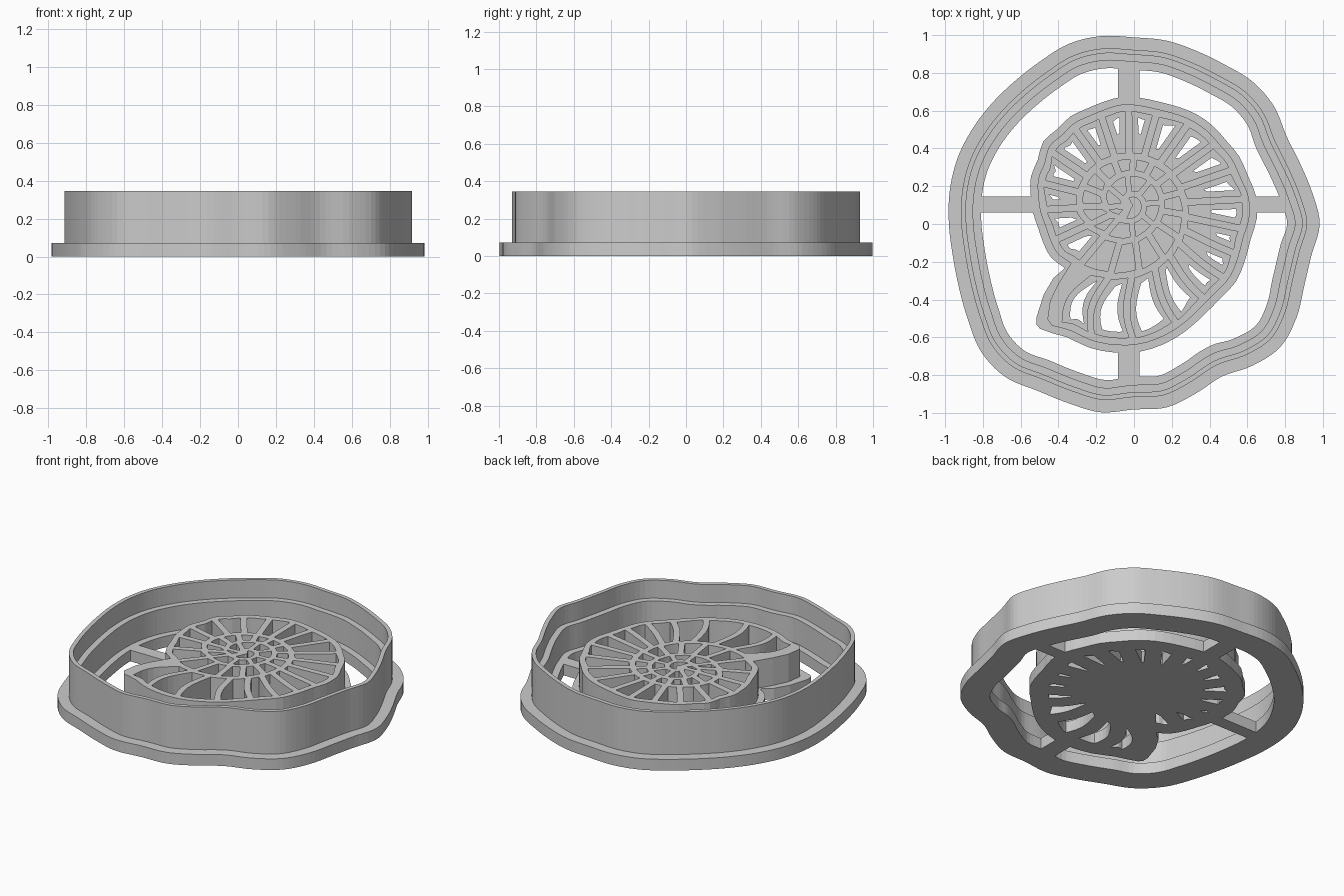
import bpy, bmesh, math
from mathutils import Vector
from mathutils.geometry import delaunay_2d_cdt

if "Cube" in bpy.data.objects:
    bpy.data.objects.remove(bpy.data.objects["Cube"], do_unlink=True)

grey = bpy.data.materials.new("plain_grey")
grey.use_nodes = True
grey.diffuse_color = (0.6, 0.6, 0.6, 1)
grey.node_tree.nodes["Principled BSDF"].inputs["Base Color"].default_value = grey.diffuse_color

BASE, STAMP_TOP, STEP, RIM = 0.072, 0.25, 0.23, 0.346
CENTRE = (-0.02, 0.10)


def add_object(name, bm):
    bmesh.ops.recalc_face_normals(bm, faces=bm.faces)
    mesh = bpy.data.meshes.new(name)
    bm.to_mesh(mesh)
    bm.free()
    mesh.materials.append(grey)
    bpy.context.collection.objects.link(bpy.data.objects.new(name, mesh))


def spline(values, u, closed=False):
    """Catmull-Rom value at position u of an evenly spaced list."""
    n = len(values)
    if not closed:
        u = min(max(u, 0), n - 1)
    i = math.floor(u)
    t = u - i
    pick = (lambda k: values[k % n]) if closed else (lambda k: values[min(max(k, 0), n - 1)])
    a, b, c, d = (pick(i + k) for k in (-1, 0, 1, 2))
    return b + t / 2 * (c - a + t * (2*a - 5*b + 4*c - d + t * (3*(b - c) + d - a)))


def polar(deg, r):
    a = math.radians(deg)
    return (CENTRE[0] + r * math.cos(a), CENTRE[1] + r * math.sin(a))


def inside(x, y, loops):
    """Even-odd test of a point against an outline and its holes."""
    hit = False
    for loop in loops:
        for i, (x1, y1) in enumerate(loop):
            x0, y0 = loop[i - 1]
            if (y0 > y) != (y1 > y) and x < x0 + (y - y0) * (x1 - x0) / (y1 - y0):
                hit = not hit
    return hit


def slab(name, loops, z0, z1):
    """Flat plate from an outline followed by hole loops."""
    points, edges = [], []
    for loop in loops:
        first, n = len(points), len(loop)
        points += [Vector(p) for p in loop]
        edges += [(first + i, first + (i + 1) % n) for i in range(n)]
    coords, _, tris = delaunay_2d_cdt(points, edges, [], 0, 0.00001)[:3]
    bm = bmesh.new()
    verts = [bm.verts.new((p.x, p.y, z0)) for p in coords]
    for tri in tris:
        mid = sum((coords[i] for i in tri), Vector((0, 0))) / len(tri)
        if inside(mid.x, mid.y, loops):
            bm.faces.new([verts[i] for i in tri])
    top = bmesh.ops.extrude_face_region(bm, geom=bm.faces[:], use_keep_orig=True)["geom"]
    raised = [v for v in top if isinstance(v, bmesh.types.BMVert)]
    bmesh.ops.translate(bm, verts=raised, vec=(0, 0, z1 - z0))
    bmesh.ops.delete(bm, geom=[v for v in bm.verts if not v.link_faces], context='VERTS')
    add_object(name, bm)


# Outer cutter: a stepped wall section swept around a wavy outline
OUTLINE = [98.3, 95.8, 93.6, 93.2, 96.8, 98.1, 97.1, 97.4, 98.6, 98.8, 101, 101.4,
           99.4, 98.5, 98.7, 99.3, 99.7, 99.1, 98, 97.4, 98.6, 101.5, 105.5, 105.8,
           102, 101, 101.2, 98.2, 98.6, 95.5, 93.2, 97.8, 101.2, 99.3, 95.9, 95.4]
SECTION = [(0, 0), (0, BASE), (.066, BASE), (.066, RIM), (.092, RIM), (.092, STEP),
           (.13, STEP), (.13, BASE), (.172, BASE), (.172, 0)]


def outline_radius(deg):
    return spline(OUTLINE, deg / 10, True) / 100


bm = bmesh.new()
rings = []
for deg in range(0, 360, 2):
    r = outline_radius(deg)
    slope = (outline_radius(deg + 2) - outline_radius(deg - 2)) / math.radians(4) / r
    a = math.radians(deg)
    stretch = math.hypot(1, slope)
    rings.append([bm.verts.new(((r - d * stretch) * math.cos(a),
                                (r - d * stretch) * math.sin(a), z)) for d, z in SECTION])
for i, ring in enumerate(rings):
    prev = rings[i - 1]
    for j in range(len(SECTION)):
        bm.faces.new((prev[j - 1], ring[j - 1], ring[j], prev[j]))
add_object("cutter_wall", bm)

# Spiral ridge centre line: radius by winding angle, from the mouth inward
START, JOIN = 234, 584
OUTER_TURN = [81, 77.6, 78.5, 78.5, 77.7, 75.6, 72.8, 70, 68.7, 69.1, 67.5, 66.3,
              67.4, 66.8, 64.2, 63.2, 61.2, 60.6, 59.5, 57.9, 56.8, 57, 57.5, 56.5,
              56, 56.6, 55.8, 57, 54.5, 54.7, 53, 51.7, 50.2, 50.2, 50.2, 48]
INNER_TURNS = [42, 37.5, 33.5, 30, 27.5, 26, 26, 27, 26.5, 21.5, 19, 17, 16.5, 17,
               17, 16.5, 15.5, 13, 9.5, 8.5, 8, 7.5, 7, 6.5, 5.5, 4.5, 3, 1, 0]
MARGIN = 0.06


def spiral(deg):
    if deg < JOIN:
        return spline(OUTER_TURN, (deg - START) / 10) / 100 - MARGIN
    return spline(INNER_TURNS, (deg - JOIN) / 40) / 100


def rib_bend(deg):
    """Ribs bow most near the mouth and straighten along the spiral."""
    return max(0, 4.5 * (1 - (deg - START) / 110))


def chamber(a, b, inset):
    """Loop of the cell between ribs a and b, shrunk by inset; None if it closes."""
    def radius(s, t):
        deg = a + (b - a) * s
        low, high = spiral(deg + 360) + inset, spiral(deg) - inset
        return low + (high - low) * t

    def angles(t):
        bow = math.sin(math.pi * t)
        return (a - rib_bend(a) * bow + math.degrees(inset / radius(0, t)),
                b - rib_bend(b) * bow - math.degrees(inset / radius(1, t)))

    def point(s, t):
        lo, hi = angles(t)
        return polar(lo + (hi - lo) * s, radius(s, t))

    t0 = 0
    while t0 < 0.9:
        lo, hi = angles(t0)
        if math.radians(hi - lo) * radius(0.5, t0) > 0.012:
            break
        t0 += 0.04
    else:
        return None
    n = 8
    steps = [i / n for i in range(n)]
    loop = [point(0, t0 + (1 - t0) * k) for k in steps]
    loop += [point(k, 1) for k in steps]
    loop += [point(1, 1 - (1 - t0) * k) for k in steps]
    loop += [point(1 - k, t0) for k in steps]
    return loop


RIBS = [238.3, 253, 271, 291, 308, 322, 335, 348, 363, 379, 396, 414.5, 434,
        451, 468, 486, 506, 526, 543, 565, 590]
outer_cells = list(zip(RIBS, RIBS[1:]))

# Shell base plate with tapered slots
plate = [polar(d, spiral(d) + MARGIN) for d in range(START, JOIN, 5)]
plate += [polar(d, r) for d, r in ((224, .48), (223.5, .56), (226, .66), (230, .77), (232, .805))]
slots = [chamber(a, b, 0.05) for a, b in outer_cells]
slab("shell_base", [plate] + [s for s in slots if s], 0, BASE)

# Raised spiral and ribs: outline pierced by every chamber
ridge = [polar(d, spiral(d) + 0.02) for d in range(START + 3, JOIN, 4)]
ridge += [polar(d, r) for d, r in ((224.5, .44), (227.5, .56), (230, .66), (234, .745))]
cells = [chamber(a, b, 0.019) for a, b in outer_cells]
cells += [chamber(590 + 24 * i, 614 + 24 * i, 0.018) for i in range(15)]
cells += [chamber(950 + 45 * i, 995 + 45 * i, 0.015) for i in range(8)]
cells.append(chamber(1325, 1560, 0.014))
slab("shell_ridges", [ridge] + [c for c in cells if c], BASE, STAMP_TOP)


# Four bars joining the shell to the cutter
def bar(name, x0, x1, y0, y1):
    slab(name, [[(x0, y0), (x1, y0), (x1, y1), (x0, y1)]], 0, BASE)


bar("back_bar", -.085, .03, .66, .83)
bar("front_bar", -.085, .03, -.83, -.67)
bar("right_bar", -.82, -.53, .062, .145)
bar("left_bar", .64, .81, .062, .145)
